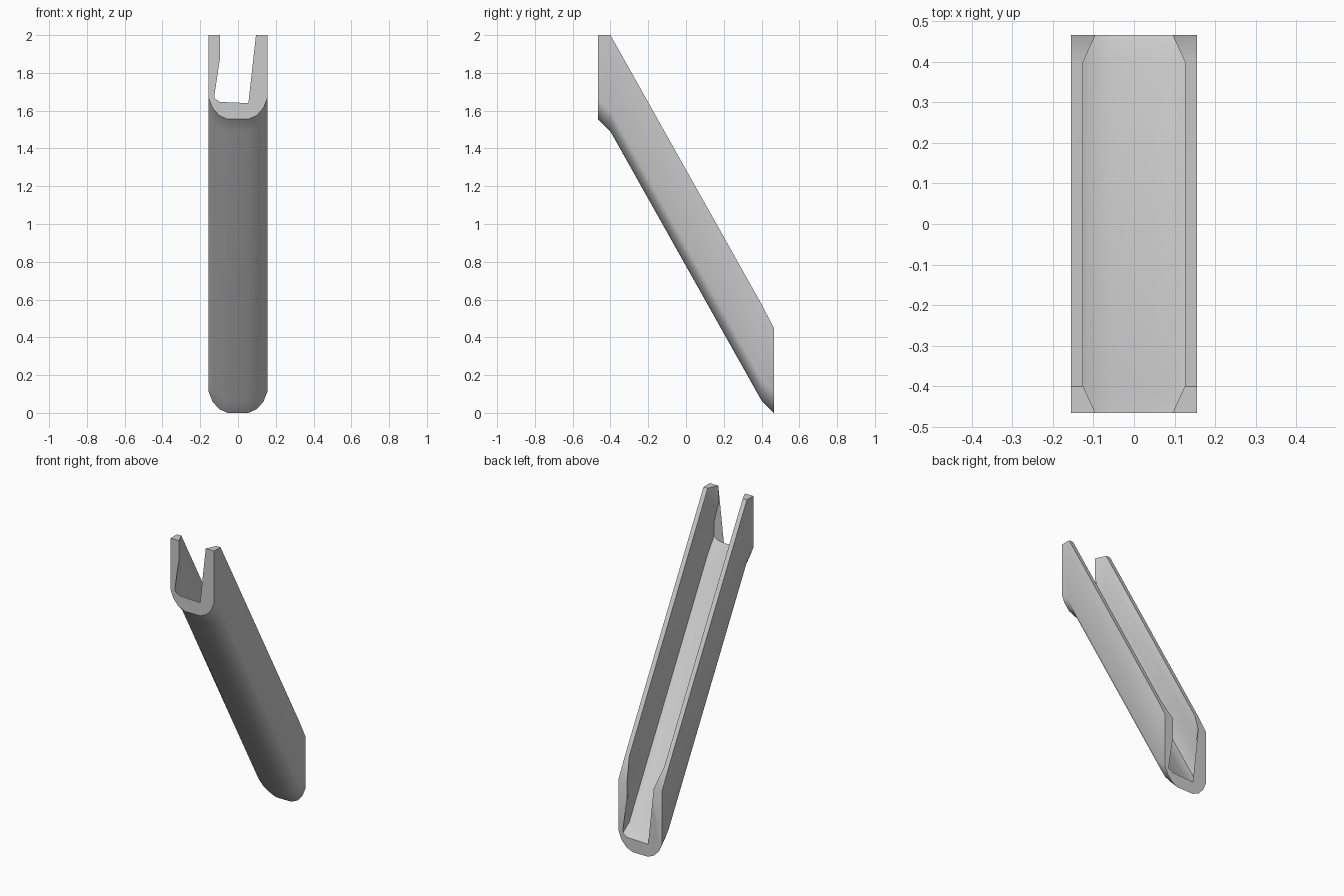
import bpy, bmesh

cube = bpy.data.objects.get("Cube")
if cube:
    bpy.data.objects.remove(cube)

grey = bpy.data.materials.new("plain grey")
grey.use_nodes = True
colour = (0.6, 0.6, 0.6, 1)
grey.diffuse_color = colour
grey.node_tree.nodes["Principled BSDF"].inputs["Base Color"].default_value = colour

HALF = 0.155    # outer half width
INNER = 0.125   # inner half width
LIP = 0.095     # inner half width at the end lips


def section(y, bottom, floor, top, lip):
    """Closed U-shaped section of the trough at one depth."""
    outer = [(HALF, top), (HALF, bottom + 0.11), (0.135, bottom + 0.06),
             (0.1, bottom + 0.02), (0.055, bottom)]
    inner = [(0.055, floor), (0.095, floor + 0.006), (INNER, floor + 0.025),
             (INNER, top - 0.24), (lip, top - 0.12), (lip, top)]
    mirror = lambda pts: [(-x, z) for x, z in reversed(pts)]
    loop = outer + mirror(outer) + mirror(inner)[::1] + inner
    return [(x, y, z) for x, z in loop]


# Sloped trough: plain channel in the middle, thicker lips at both ends
stations = [
    section(-0.465, 1.555, 1.64, 2.0, LIP),
    section(-0.40, 1.49, 1.55, 2.0, INNER),
    section(0.40, 0.065, 0.126, 0.575, INNER),
    section(0.465, 0.0, 0.08, 0.45, LIP),
]

bm = bmesh.new()
rings = []
for pts in stations:
    # order the loop: outer right to left, then inner left to right
    n = len(pts)
    rings.append([bm.verts.new(p) for p in pts])
for a, b in zip(rings, rings[1:]):
    for i in range(n):
        j = (i + 1) % n
        bm.faces.new((a[i], a[j], b[j], b[i]))
bm.faces.new(rings[0])
bm.faces.new(rings[-1][::-1])
bmesh.ops.triangulate(bm, faces=[f for f in bm.faces if len(f.verts) > 4])
bmesh.ops.recalc_face_normals(bm, faces=bm.faces)

mesh = bpy.data.meshes.new("sloped_trough")
bm.to_mesh(mesh)
bm.free()
mesh.materials.append(grey)
trough = bpy.data.objects.new("sloped_trough", mesh)
bpy.context.collection.objects.link(trough)

# Round the trough bottom, keep the rims and ends crisp
bpy.ops.object.select_all(action="DESELECT")
trough.select_set(True)
bpy.context.view_layer.objects.active = trough
bpy.ops.object.shade_smooth_by_angle(angle=0.6)
